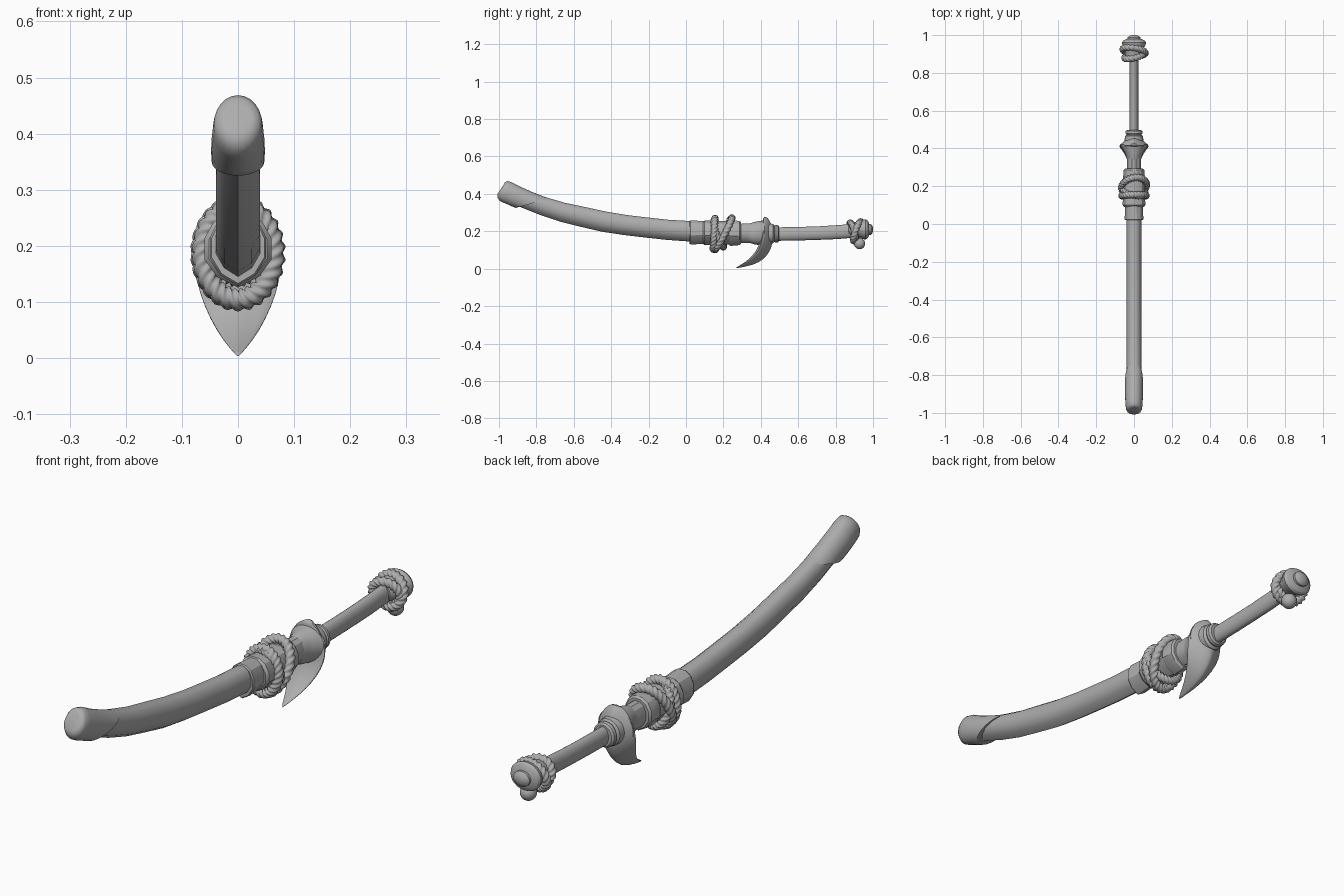
import bpy, bmesh, math
from mathutils import Vector

cube = bpy.data.objects.get("Cube")
if cube:
    bpy.data.objects.remove(cube)

grey = bpy.data.materials.new("plain grey")
grey.use_nodes = True
grey.diffuse_color = (0.42, 0.42, 0.42, 1)
grey.node_tree.nodes["Principled BSDF"].inputs["Base Color"].default_value = grey.diffuse_color


def skin(name, rings, loop=False, angle=30):
    """Bridge a list of point rings into one smooth shaded object."""
    bm = bmesh.new()
    rows = [[bm.verts.new(p) for p in ring] for ring in rings]
    n = len(rows[0])
    pairs = list(zip(rows, rows[1:]))
    if loop:
        pairs.append((rows[-1], rows[0]))
    else:
        bm.faces.new(rows[0])
        bm.faces.new(rows[-1])
    for a, b in pairs:
        for i in range(n):
            j = (i + 1) % n
            bm.faces.new((a[i], a[j], b[j], b[i]))
    bmesh.ops.recalc_face_normals(bm, faces=bm.faces)
    mesh = bpy.data.meshes.new(name)
    bm.to_mesh(mesh)
    bm.free()
    ob = bpy.data.objects.new(name, mesh)
    bpy.context.collection.objects.link(ob)
    mesh.materials.append(grey)
    bpy.ops.object.select_all(action='DESELECT')
    ob.select_set(True)
    bpy.context.view_layer.objects.active = ob
    bpy.ops.object.shade_smooth_by_angle(angle=math.radians(angle))
    return ob


# Unit cross-sections: right half from bottom to top, then mirrored
HALF = [(0, -1), (.62, -.72), (1, -.25), (1, .3), (.72, .75), (.3, .96)]
FACETED = HALF + [(-x, v) for x, v in reversed(HALF[1:])]
ROUND = [(math.sin(a), -math.cos(a)) for a in (i * math.tau / 24 for i in range(24))]


def loft(name, stations, section=ROUND, angle=30):
    """Stations are (y, z, half width, half height, optional slant)."""
    rings = []
    for k, s in enumerate(stations):
        a, b = stations[max(k - 1, 0)], stations[min(k + 1, len(stations) - 1)]
        t = Vector((0, b[0] - a[0], b[1] - a[1])).normalized()
        up = Vector((0, -t.z, t.y)) * (1 if t.y > 0 else -1)
        slant = s[4] if len(s) > 4 else 0
        mid = Vector((0, s[0], s[1]))
        rings.append([mid + Vector((u * s[2], 0, 0)) + up * v * s[3] + t * v * slant
                      for u, v in section])
    return skin(name, rings, angle=angle)


def rope(name, y, z, rx, rz, lean, thick, sway=0, turns=13):
    """Closed twisted cord around the y axis, leaning forward or back."""
    steps, sides, rings = 144, 15, []

    def path(a):
        return Vector((rx * math.sin(a), y + lean * math.cos(a) + sway * math.sin(a),
                       z + rz * math.cos(a)))
    for i in range(steps):
        a = i * math.tau / steps
        t = (path(a + .01) - path(a - .01)).normalized()
        side = t.cross(Vector((math.sin(a), 0, math.cos(a)))).normalized()
        out = side.cross(t)
        ring = []
        for j in range(sides):
            b = j * math.tau / sides
            r = thick * (.88 + .14 * math.cos(3 * b - turns * a * 2))
            ring.append(path(a) + r * (out * math.cos(b) + side * math.sin(b)))
        rings.append(ring)
    skin(name, rings, loop=True, angle=60)


# Curved scabbard
loft("scabbard", [(.04, .2, .04, .056), (-.1, .209, .039, .055), (-.2, .22, .039, .055),
                  (-.32, .234, .039, .055), (-.44, .253, .039, .056),
                  (-.56, .28, .039, .055), (-.66, .303, .039, .053),
                  (-.76, .334, .039, .051), (-.88, .377, .037, .046)], FACETED, 40)

# Slanted end cap with a rounded tip
loft("scabbard_tip", [(-.82, .35, .047, .055, -.075), (-.87, .369, .048, .056, -.04),
                      (-.92, .391, .047, .057, -.015), (-.955, .408, .045, .059),
                      (-.977, .417, .043, .056), (-.988, .422, .037, .045),
                      (-.991, .424, .025, .03)], ROUND, 50)

# Scabbard mouth, stepped sleeves and neck
loft("mouth_collar", [(.02, .195, .047, .062), (.025, .195, .05, .066),
                      (.095, .195, .046, .062), (.1, .195, .042, .058)], FACETED)
loft("wrapped_sleeve", [(.09, .193, .052, .06), (.1, .193, .06, .067),
                        (.19, .193, .058, .064), (.235, .193, .058, .064)], FACETED)
loft("rear_sleeve", [(.23, .192, .053, .066), (.24, .192, .058, .07),
                     (.285, .192, .055, .066), (.293, .192, .048, .06)], FACETED)
loft("neck", [(.28, .19, .037, .052), (.4, .19, .037, .055)], FACETED)
loft("guard_socket", [(.335, .19, .036, .05), (.365, .19, .044, .06),
                      (.38, .19, .05, .062), (.42, .19, .075, .07)], ROUND)

# Cords crossing over the sleeve
rope("cord_front", .15, .187, .064, .082, .005, .019)
rope("cord_slanted", .20, .187, .066, .085, .045, .019, .008)
rope("cord_crossing", .175, .188, .06, .074, -.025, .017, -.012)

# Leaf shaped guard that sweeps into a forward claw:
# (front y, front z, back y, back z, half width)
claw = [(.41, .27, .425, .282, .02), (.403, .25, .448, .262, .05), (.4, .21, .462, .215, .078),
        (.39, .165, .468, .163, .085), (.377, .12, .457, .104, .074),
        (.352, .078, .42, .05, .053), (.315, .04, .36, .018, .03), (.262, .004, .264, .001, .002)]
rings = []
for fy, fz, by, bz, w in claw:
    front, back = Vector((0, fy, fz)), Vector((0, by, bz))
    ring = []
    for i in range(17):
        u = -1 + i / 8
        ring.append(front.lerp(back, .25 + .75 * (1 - abs(u) ** 1.6)) + Vector((u * w, 0, 0)))
    for u in (.7, .35, 0, -.35, -.7):
        ring.append(front.lerp(back, .12 + .12 * abs(u)) + Vector((u * w, 0, 0)))
    rings.append(ring)
leaf = skin("guard_claw", rings, angle=45)
sub = leaf.modifiers.new("Smooth", 'SUBSURF')
sub.levels = sub.render_levels = 1

# Ring behind the guard and the gently curved handle
loft("handle_ring", [(.44, .188, .05, .055), (.465, .187, .048, .052), (.472, .187, .038, .043),
                     (.48, .187, .045, .048), (.492, .187, .044, .046),
                     (.498, .187, .036, .04)], ROUND)
loft("handle", [(.48, .185, .023, .036), (.6, .187, .023, .036), (.7, .19, .023, .036),
                (.8, .195, .023, .037), (.9, .203, .023, .037)], ROUND)

# Pommel: core, disc and end button, bound with cords
loft("pommel", [(y, .21, r, r * .85) for y, r in
                [(.87, .03), (.885, .045), (.93, .05), (.945, .06), (.96, .064), (.97, .058),
                 (.978, .042), (.979, .034), (.988, .034), (.996, .024), (1, .01)]], ROUND)
rope("pommel_cord_front", .89, .2, .05, .046, -.012, .018, .01, 9)
rope("pommel_cord_back", .915, .2, .06, .052, .018, .018, -.01, 10)

# Ball hanging below the pommel
bpy.ops.mesh.primitive_uv_sphere_add(segments=24, ring_count=14, radius=.03,
                                     location=(.012, .928, .134))
ball = bpy.context.object
ball.name = "pommel_ball"
ball.data.materials.append(grey)
bpy.ops.object.shade_smooth_by_angle()
